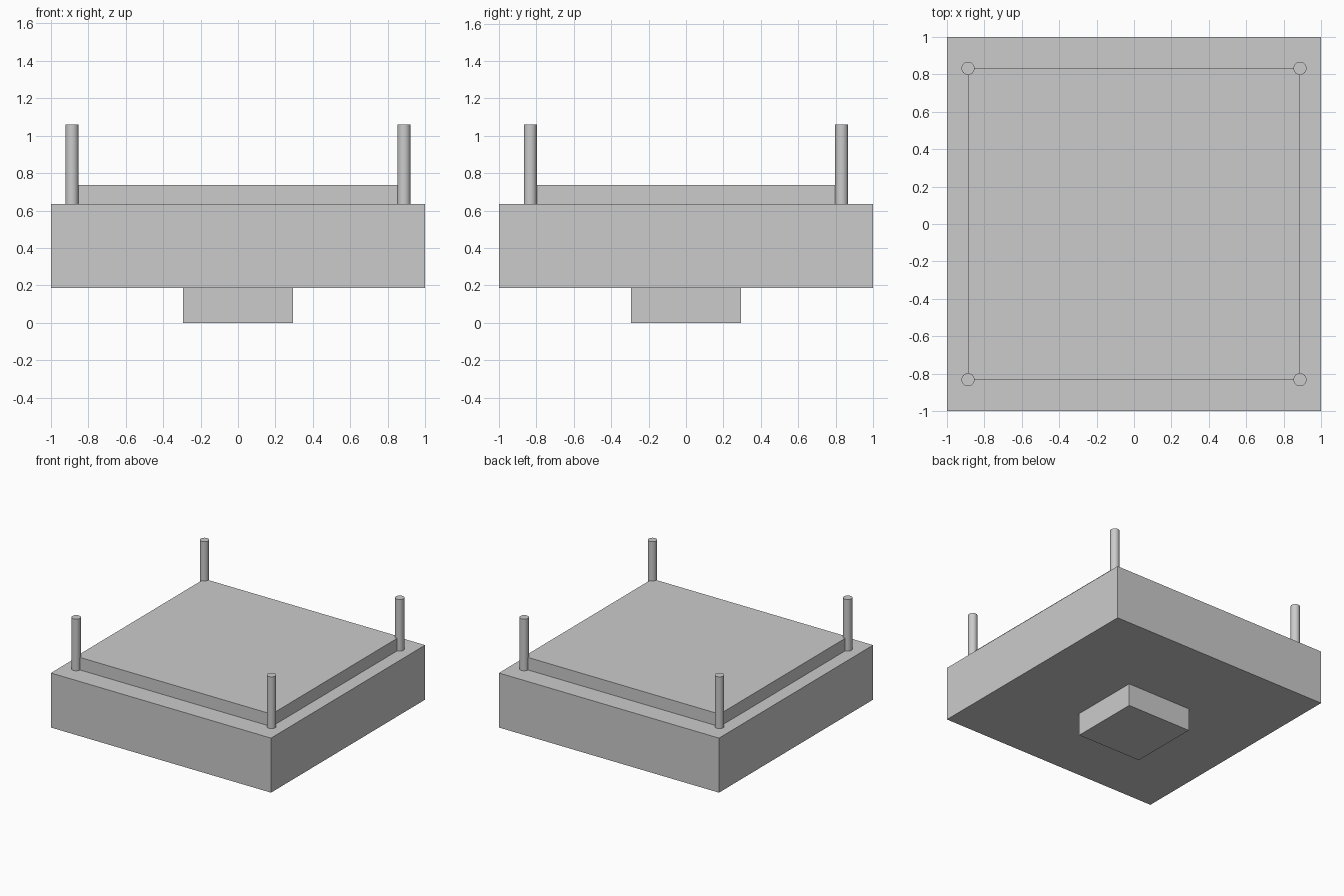
import bpy

if "Cube" in bpy.data.objects:
    bpy.data.objects.remove(bpy.data.objects["Cube"])

# Single grey finish
grey = bpy.data.materials.new("light grey")
grey.diffuse_color = (0.6, 0.6, 0.6, 1)
grey.use_nodes = True
grey.node_tree.nodes["Principled BSDF"].inputs["Base Color"].default_value = grey.diffuse_color


def box(name, size_x, size_y, z0, z1):
    bpy.ops.mesh.primitive_cube_add(size=1, location=(0, 0, (z0 + z1) / 2))
    ob = bpy.context.object
    ob.name = name
    ob.scale = (size_x, size_y, z1 - z0)
    bpy.ops.object.transform_apply(location=False, rotation=False, scale=True)
    ob.data.materials.append(grey)


def post(name, x, y, z0, z1, radius):
    bpy.ops.mesh.primitive_cylinder_add(vertices=32, radius=radius, depth=z1 - z0,
                                        location=(x, y, (z0 + z1) / 2))
    ob = bpy.context.object
    ob.name = name
    bpy.ops.object.shade_smooth_by_angle()
    ob.data.materials.append(grey)


# Stacked slabs: foot, main body, raised top
box("foot", 0.586, 0.586, 0.0, 0.187)
box("body", 2.0, 2.0, 0.187, 0.635)
box("top_slab", 1.776, 1.664, 0.635, 0.738)

# Corner posts at the corners of the raised top
for sx, side in ((-1, "left"), (1, "right")):
    for sy, end in ((-1, "front"), (1, "back")):
        post(f"post_{end}_{side}", sx * 0.887, sy * 0.832, 0.635, 1.06, 0.035)
